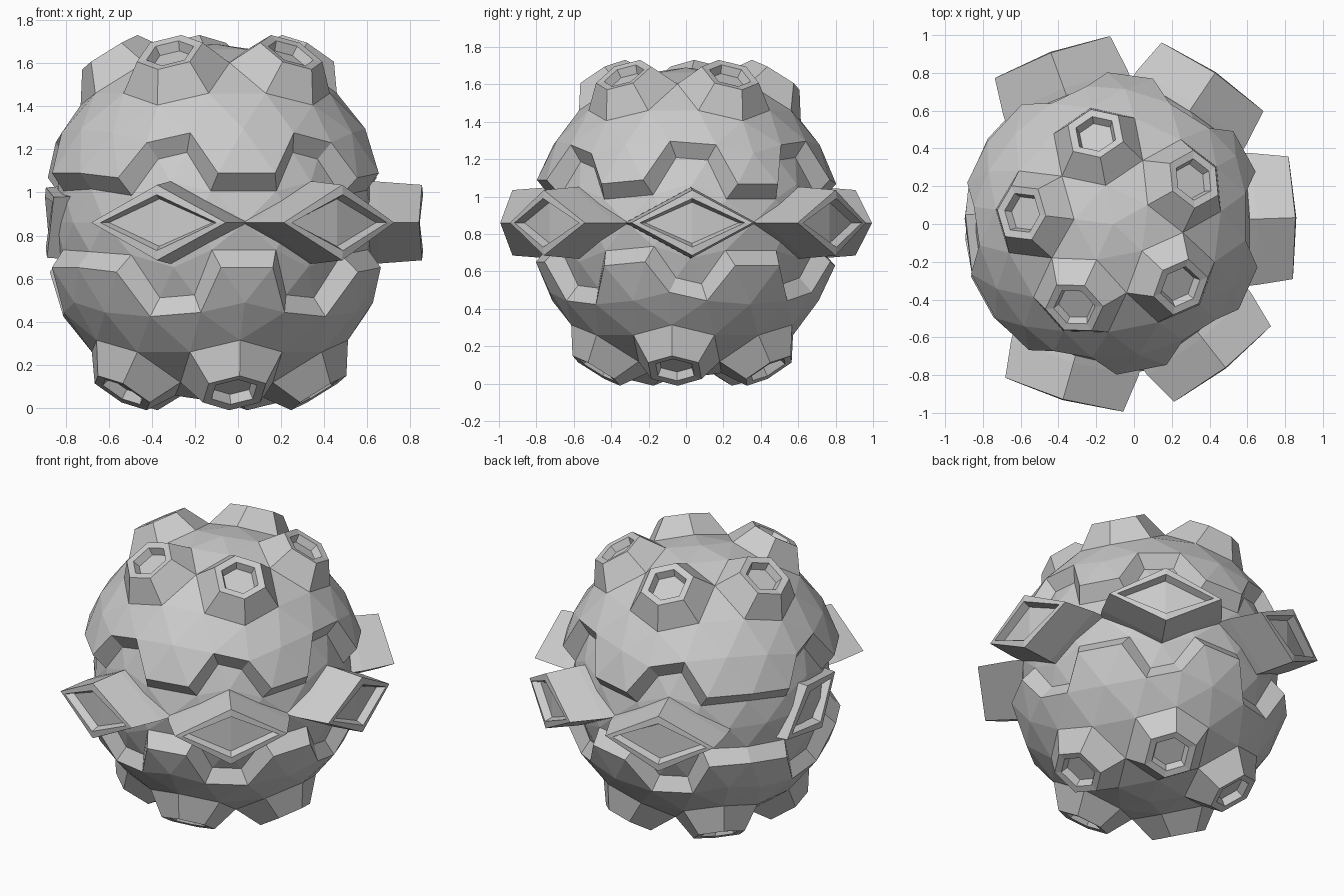
import bpy
import bmesh
from math import radians, degrees, cos, sin, asin, atan2
from mathutils import Matrix, Vector

CENTER = Vector((-0.11, 0, 0.86))
R = 0.83
TURN = 29                                   # spin of the sphere about z
EYE_ANGLES = [TURN - 27 + a for a in (0, 54, 108, 180, 252, 306)]

if "Cube" in bpy.data.objects:
    bpy.data.objects.remove(bpy.data.objects["Cube"], do_unlink=True)

grey = bpy.data.materials.new("light_grey")
grey.use_nodes = True
grey.diffuse_color = (0.6, 0.6, 0.6, 1)
grey.node_tree.nodes["Principled BSDF"].inputs["Base Color"].default_value = grey.diffuse_color


def finish(bm, name):
    bmesh.ops.recalc_face_normals(bm, faces=bm.faces)
    mesh = bpy.data.meshes.new(name)
    bm.to_mesh(mesh)
    bm.free()
    mesh.materials.append(grey)
    obj = bpy.data.objects.new(name, mesh)
    obj.location = CENTER
    bpy.context.collection.objects.link(obj)


def latitude(v):
    return degrees(asin(max(-1, min(1, v.co.z / v.co.length))))


def angle_gap(v, angle):
    a = degrees(atan2(v.co.y, v.co.x)) - angle
    return abs((a + 180) % 360 - 180)


def raise_patch(bm, faces, axis, height, scale):
    """Extrude a patch to a flat face at the given height along its axis."""
    geom = bmesh.ops.extrude_face_region(bm, geom=faces)["geom"]
    bmesh.ops.delete(bm, geom=faces, context='FACES_KEEP_BOUNDARY')
    for v in [g for g in geom if isinstance(g, bmesh.types.BMVert)]:
        flat = v.co - axis * v.co.dot(axis)
        v.co = axis * height + flat * scale
    return [g for g in geom if isinstance(g, bmesh.types.BMFace)]


# Faceted shell
bm = bmesh.new()
bmesh.ops.create_icosphere(bm, subdivisions=3, radius=R,
                           matrix=Matrix.Rotation(radians(TURN), 4, 'Z'))

# Six-sided knobs around both poles
knobs = [v for v in bm.verts if 55 < abs(latitude(v)) < 61
         and min(angle_gap(v, TURN + (36 if v.co.z < 0 else 0) + 72 * k) for k in range(5)) < 4]
patches = [(v.co.normalized(), list(v.link_faces)) for v in knobs]

# Sunken belt with an arch above and below each eye
belt = set()
for f in bm.faces:
    if all(abs(latitude(v)) < 20 for v in f.verts):
        belt.add(f)
for v in bm.verts:
    if 8 < abs(latitude(v)) < 20 and min(angle_gap(v, a) for a in EYE_ANGLES) < 5:
        belt.update(v.link_faces)
bmesh.ops.inset_region(bm, faces=list(belt), thickness=0.06, depth=-0.08,
                       use_even_offset=True, use_boundary=True)

for axis, faces in patches:
    faces = raise_patch(bm, faces, axis, 0.93, 0.62)
    faces = raise_patch(bm, faces, axis, 0.925, 0.72)
    raise_patch(bm, faces, axis, 0.88, 0.85)
finish(bm, "shell")


# Diamond-shaped eye sockets around the belt
def eye(name, angle, rings, tilt=0):
    a, t = radians(angle), radians(tilt)
    out = Vector((cos(a), sin(a), 0))
    side = Vector((-sin(a), cos(a), 0))
    up = Vector((0, 0, 1))
    u = side * cos(t) + up * sin(t)
    w = up * cos(t) - side * sin(t)
    bm = bmesh.new()
    previous = None
    for half_w, half_h, depth in rings:
        bow = out * (depth + 0.025)
        ring = [bm.verts.new(p) for p in (out * depth + u * half_w, bow + w * half_h,
                                          out * depth - u * half_w, bow - w * half_h)]
        if previous:
            for i in range(4):
                j = (i + 1) % 4
                bm.faces.new((previous[i], previous[j], ring[j], ring[i]))
        previous = ring
    bm.faces.new((previous[0], previous[1], previous[3]))
    bm.faces.new((previous[1], previous[2], previous[3]))
    finish(bm, name)


LONG = [(0.35, 0.19, 0.5), (0.35, 0.19, 0.74), (0.325, 0.175, 0.94),
        (0.28, 0.13, 0.945), (0.25, 0.11, 0.9)]
SHORT = [(0.3, 0.2, 0.5), (0.28, 0.18, 0.755), (0.23, 0.13, 0.76), (0.2, 0.11, 0.71)]
for i, angle in enumerate(EYE_ANGLES):
    sunk = i == 3
    eye(f"eye_socket_{i + 1}", angle, SHORT if sunk else LONG, 25 if sunk else 0)
